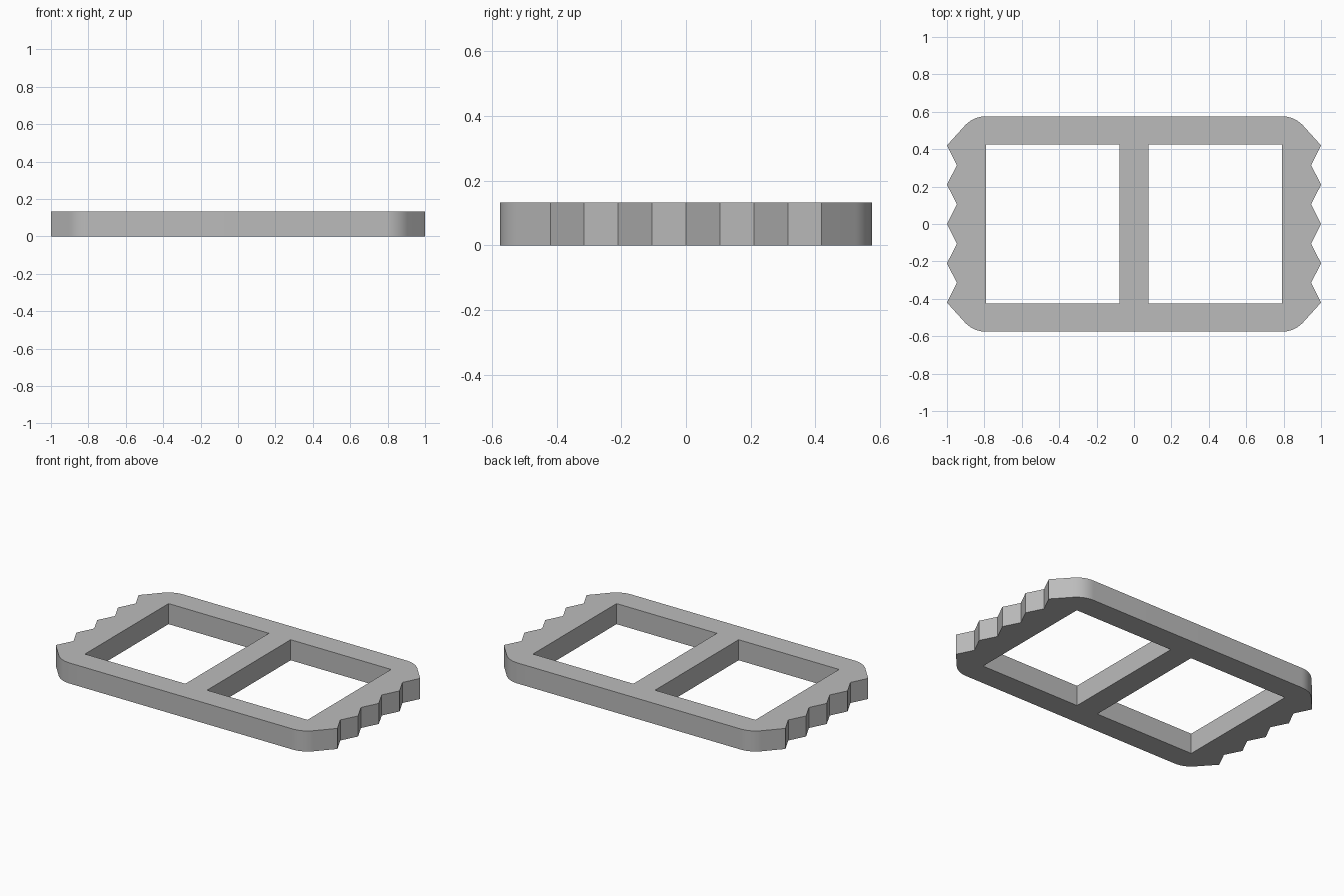
import bpy, bmesh, math

cube = bpy.data.objects.get("Cube")
if cube:
    bpy.data.objects.remove(cube, do_unlink=True)

HEIGHT = 0.132
TIP, VALLEY = 1.0, 0.947           # tooth extents in x
PITCH = 0.21                       # tooth spacing in y
INNER_X, INNER_Y = 0.79, 0.424     # window extents
BAR = 0.077                        # half width of the centre bar
RADIUS = 0.156                     # corner rounding
CORNER_Y = 2 * PITCH

grey = bpy.data.materials.new("plain_grey")
grey.use_nodes = True
colour = (0.5, 0.5, 0.5, 1)
grey.diffuse_color = colour
grey.node_tree.nodes["Principled BSDF"].inputs["Base Color"].default_value = colour


def half_outline():
    """Right side, from the lower corner round to the upper corner."""
    teeth = [(VALLEY if i % 2 else TIP, i * PITCH / 2) for i in range(-4, 5)]
    start = math.acos(RADIUS / (TIP - INNER_X))     # arc tangent to the outer tooth
    steps = 10
    arc = []
    for i in range(steps + 1):
        a = start + (math.pi / 2 - start) * i / steps
        arc.append((INNER_X + RADIUS * math.cos(a), CORNER_Y + RADIUS * math.sin(a)))
    return [(x, -y) for x, y in reversed(arc)] + teeth + arc


def add_loop(curve, points):
    spline = curve.splines.new("POLY")
    spline.points.add(len(points) - 1)
    for p, (x, y) in zip(spline.points, points):
        p.co = (x, y, 0, 1)
    spline.use_cyclic_u = True


# Flat profile: toothed outline with two square windows
curve = bpy.data.curves.new("buckle_profile", "CURVE")
curve.dimensions = "2D"
curve.fill_mode = "BOTH"
curve.extrude = HEIGHT / 2
right = half_outline()
add_loop(curve, right + [(-x, -y) for x, y in right])
for side in (-1, 1):
    add_loop(curve, [(side * BAR, -INNER_Y), (side * INNER_X, -INNER_Y),
                     (side * INNER_X, INNER_Y), (side * BAR, INNER_Y)])
profile = bpy.data.objects.new("buckle_profile", curve)
bpy.context.collection.objects.link(profile)

# Solid buckle frame made from the profile
bpy.context.view_layer.update()
deps = bpy.context.evaluated_depsgraph_get()
mesh = bpy.data.meshes.new_from_object(profile.evaluated_get(deps))
bpy.data.objects.remove(profile, do_unlink=True)
bm = bmesh.new()
bm.from_mesh(mesh)
bmesh.ops.remove_doubles(bm, verts=bm.verts, dist=0.0005)
bmesh.ops.translate(bm, verts=bm.verts, vec=(0, 0, HEIGHT / 2))
bmesh.ops.recalc_face_normals(bm, faces=bm.faces)
bm.to_mesh(mesh)
bm.free()
mesh.materials.clear()
mesh.materials.append(grey)

frame = bpy.data.objects.new("buckle_frame", mesh)
bpy.context.collection.objects.link(frame)
bpy.context.view_layer.objects.active = frame
frame.select_set(True)
bpy.ops.object.shade_smooth_by_angle(angle=math.radians(30))
